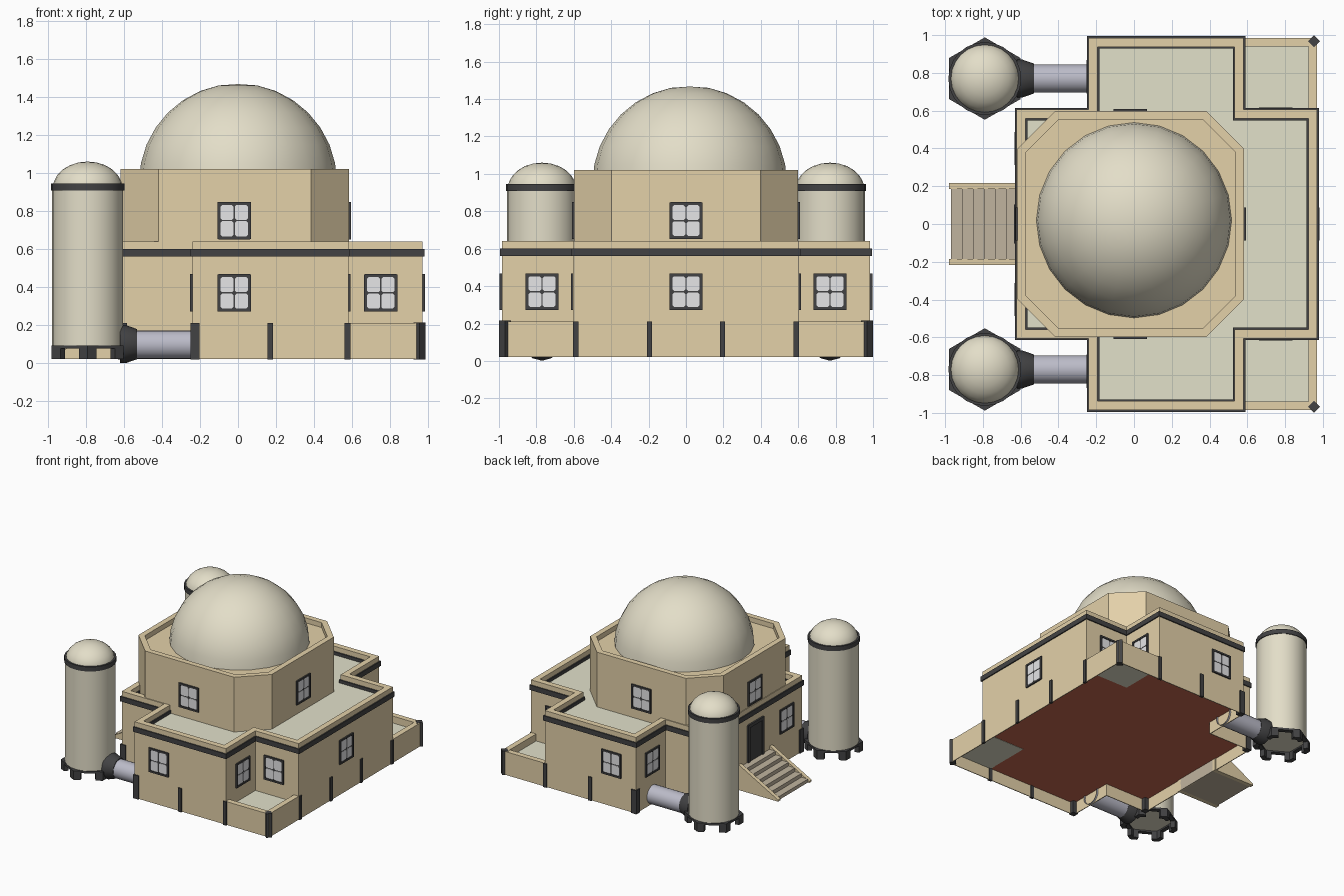
import bpy, bmesh, math
from mathutils import Matrix, Vector

if "Cube" in bpy.data.objects:
    bpy.data.objects.remove(bpy.data.objects["Cube"])


def mat(name, r, g, b):
    m = bpy.data.materials.new(name)
    m.diffuse_color = (r, g, b, 1)
    m.use_nodes = True
    m.node_tree.nodes["Principled BSDF"].inputs["Base Color"].default_value = m.diffuse_color
    return m


TAN = mat("sandstone", .77, .635, .395)
ROOF = mat("pale roof", .76, .75, .59)
DOME = mat("dome cream", .77, .73, .58)
DARK = mat("dark trim", .055, .055, .057)
GLASS = mat("window glass", .79, .79, .80)
PIPE = mat("pipe grey", .5, .5, .58)
STAIR = mat("stair stone", .53, .455, .345)
CLAY = mat("clay underside", .56, .14, .08)


def finish(name, bm, *mats, smooth=False):
    bmesh.ops.recalc_face_normals(bm, faces=bm.faces)
    me = bpy.data.meshes.new(name)
    bm.to_mesh(me)
    bm.free()
    ob = bpy.data.objects.new(name, me)
    bpy.context.collection.objects.link(ob)
    for m in mats:
        me.materials.append(m)
    if smooth:
        bpy.ops.object.select_all(action='DESELECT')
        ob.select_set(True)
        bpy.context.view_layer.objects.active = ob
        bpy.ops.object.shade_smooth_by_angle(angle=math.radians(35))
    return ob


def add_box(bm, x0, x1, y0, y1, z0, z1):
    bmesh.ops.create_cube(bm, size=1, matrix=Matrix.Translation(((x0+x1)/2, (y0+y1)/2, (z0+z1)/2))
                          @ Matrix.Diagonal((x1-x0, y1-y0, z1-z0, 1)))


def box(name, m, *b):
    bm = bmesh.new()
    add_box(bm, *b)
    return finish(name, bm, m)


def add_prism(bm, pts, vec, mi=0):
    """Extrude a closed 3D outline along vec."""
    f = bm.faces.new([bm.verts.new(p) for p in pts])
    r = bmesh.ops.extrude_face_region(bm, geom=[f], use_keep_orig=True)
    top = [v for v in r['geom'] if isinstance(v, bmesh.types.BMVert)]
    bmesh.ops.translate(bm, vec=vec, verts=top)
    for g in {g for v in list(f.verts) + top for g in v.link_faces}:
        g.material_index = mi


def offset(poly, d):
    """Mitred outward offset of a counter-clockwise outline."""
    out = []
    for i, p in enumerate(poly):
        p, a, b = Vector(p), Vector(poly[i-1]), Vector(poly[(i+1) % len(poly)])
        e, f = (p-a).normalized(), (b-p).normalized()
        n, m = Vector((e.y, -e.x)), Vector((f.y, -f.x))
        out.append(p + (n+m) * d / (1 + n.dot(m)))
    return out


def ring(name, m, poly, d_out, d_in, z0, z1):
    bm = bmesh.new()
    loops = [[bm.verts.new((p[0], p[1], z)) for p in offset(poly, d)]
             for d, z in ((d_out, z0), (d_out, z1), (d_in, z1), (d_in, z0))]
    n = len(poly)
    for k in range(4):
        A, B = loops[k], loops[(k+1) % 4]
        for i in range(n):
            bm.faces.new((A[i], A[(i+1) % n], B[(i+1) % n], B[i]))
    return finish(name, bm, m)


def lathe(name, m, prof, loc, segs=24, rot=None, phase=0):
    """Revolve (radius, height) points about z; closes at radius 0."""
    bm = bmesh.new()
    rows = []
    for r, z in prof:
        k = 1 if r < 1e-5 else segs
        rows.append([bm.verts.new((r*math.cos(phase+math.tau*i/segs), r*math.sin(phase+math.tau*i/segs), z))
                     for i in range(k)])
    for A, B in zip(rows, rows[1:]):
        for i in range(segs):
            j = (i+1) % segs
            vs = [A[i % len(A)], A[j % len(A)], B[j % len(B)], B[i % len(B)]]
            bm.faces.new(list(dict.fromkeys(vs)))
    bmesh.ops.transform(bm, matrix=Matrix.Translation(loc) @ (rot or Matrix()), verts=bm.verts)
    return finish(name, bm, m, smooth=segs > 8)


# Main lower storey: cross-shaped plan, raised clay underside, pale roof
FL = .12
plan = [(-.24, -.985), (.58, -.985), (.58, -.605), (.97, -.605), (.97, .605), (.58, .605),
        (.58, .985), (-.24, .985), (-.24, .605), (-.622, .605), (-.622, -.605), (-.24, -.605)]
bm = bmesh.new()
add_prism(bm, [(x, y, FL) for x, y in plan], (0, 0, .575-FL))
bmesh.ops.recalc_face_normals(bm, faces=bm.faces)
for f in bm.faces:
    f.material_index = 1 if f.normal.z > .5 else 2 if f.normal.z < -.5 else 0
finish("lower_storey", bm, TAN, ROOF, CLAY)
ring("dark_stripe", DARK, plan, .009, -.057, .56, .6)
ring("parapet", TAN, plan, .0, -.047, .57, .64)

# Thin skirt below the floor, running round the corner yards as well
foot = [(-.24, -.985), (.97, -.985), (.97, .985)] + plan[7:]
ring("plinth_skirt", TAN, foot, 0, -.006, .022, FL)

# Octagonal upper drum with recessed top
X0, X1, Y, C = -.617, .583, .598, .2
octo = [(X0+C, -Y), (X1-C, -Y), (X1, -Y+C), (X1, Y-C), (X1-C, Y), (X0+C, Y), (X0, Y-C), (X0, -Y+C)]
bm = bmesh.new()
add_prism(bm, [(x, y, .5) for x, y in octo], (0, 0, .48))
finish("upper_drum", bm, TAN)
ring("drum_parapet", TAN, octo, 0, -.045, .975, 1.02)

# Great dome
R = .52
lathe("great_dome", DOME, [(R*math.cos(math.pi/16*i), R*math.sin(math.pi/16*i)) for i in range(8)] + [(0, R-.003)],
      (0, .02, .95))

# Windows: dark backing, raised frame, four clipped panes
spots = [(-.02, -.985, .37, 0), (.75, -.605, .37, 0), (-.02, -.598, .75, 0), (.97, 0, .37, 90),
         (.58, -.77, .37, 90), (.583, 0, .75, 90), (-.24, -.78, .37, -90), (-.622, -.4, .37, -90),
         (-.617, 0, .75, -90)]
spots += [(x, -y, z, 180 if a == 0 else a) for x, y, z, a in spots if y]
for x, y, z, a in spots:
    bm = bmesh.new()
    add_box(bm, -.082, .082, -.004, .01, -.095, .095)
    for s in (-1, 1):
        add_box(bm, s*.081-.007, s*.081+.007, -.011, .01, -.098, .098)
        add_box(bm, -.082, .082, -.011, .01, s*.0915-.007, s*.0915+.007)
        for t in (-1, 1):
            w, h, c = .0345, .0395, .009
            corner = [(w, h-c), (w-c, h), (c-w, h), (-w, h-c), (-w, c-h), (c-w, -h), (w-c, -h), (w, c-h)]
            add_prism(bm, [(s*.0378+p, -.007, t*.043+q) for p, q in corner], (0, .005, 0), 1)
    bmesh.ops.transform(bm, matrix=Matrix.Translation((x, y, z)) @ Matrix.Rotation(math.radians(a), 4, 'Z'),
                        verts=bm.verts)
    finish("window", bm, DARK, GLASS)

# Door on the left side
bm = bmesh.new()
add_box(bm, -.627, -.6, -.085, .085, .2, .49)
for s in (-1, 1):
    add_box(bm, -.635, -.6, s*.09-.012, s*.09+.012, .2, .5)
add_box(bm, -.635, -.6, -.1, .1, .478, .505)
finish("door", bm, DARK)

# Stairs with sloped side walls
bm = bmesh.new()
n = 6
prof = [(-.61, .022)]
for i in range(n):
    z = .2 - i*.03
    prof += [(-.61 if i == 0 else -.62-.058*i, z), (-.62-.058*(i+1), z)]
prof += [(-.62-.058*n, .022)]
add_prism(bm, [(x, -.185, z) for x, z in prof], (0, .37, 0))
finish("stairs", bm, STAIR)
for s in (-1, 1):
    bm = bmesh.new()
    add_prism(bm, [(x, s*.2-.016, z) for x, z in ((-.61, .022), (-.98, .022), (-.98, .035), (-.63, .225), (-.61, .225))],
              (0, .032, 0))
    finish("stair_side", bm, TAN)

for s in (-1, 1):
    # Dark plinth posts
    for x in (.17, .575):
        box("plinth_post", DARK, x-.015, x+.015, s*.985-.01, s*.985+.01, .02, .212)
    for y in (.195, .59):
        box("plinth_post", DARK, .96, .98, s*y-.014, s*y+.014, .02, .212)
    for x, y in ((-.225, .97), (-.606, .59)):
        box("corner_post", DARK, x-.024, x+.024, s*y-.024, s*y+.024, .02, .212)

    # Corner yards: low wall, floor and angled corner post
    y0, y1 = sorted((s*.6, s*.985))
    box("yard_wall_side", TAN, .925, .97, y0, y1, FL, .212)
    y2, y3 = sorted((s*.94, s*.985))
    box("yard_wall_front", TAN, .57, .969, y2, y3, FL, .211)
    box("yard_floor", ROOF, .575, .965, *sorted((s*.6, s*.98)), FL-.002, .155)
    lathe("yard_corner_post", DARK, [(0, .02), (.032, .02), (.032, .215), (0, .215)], (.953, s*.968, 0), 4)

    # Storage tanks: flat bottom, straight shell, domed cap
    c = (-.79, s*.77, 0)
    arc = [math.pi/2*i/6 for i in range(6)]
    prof = [(0, .09), (.187, .09), (.187, .92)]
    prof += [(.183*math.cos(a), .92+.14*math.sin(a)) for a in arc] + [(0, 1.06)]
    lathe("tank", DOME, prof, c)
    lathe("tank_band", DARK, [(.165, .908), (.193, .908), (.193, .945), (.165, .945)], c)

    # Hexagonal foot ring with six V-shaped legs
    hexa = [(c[0]+.218*math.cos(math.pi/6+k*math.pi/3), c[1]+.218*math.sin(math.pi/6+k*math.pi/3)) for k in range(6)]
    ring("tank_foot_ring", DARK, hexa, 0, -.035, .078, .095)
    for k in range(6):
        bm = bmesh.new()
        add_prism(bm, [(x, y, .022) for x, y in ((.176, 0), (.158, -.034), (.1915, -.046), (.218, 0),
                                                 (.1915, .046), (.158, .034))], (0, 0, .073))
        bmesh.ops.transform(bm, matrix=Matrix.Translation(c) @ Matrix.Rotation(math.pi/6+k*math.pi/3, 4, 'Z'),
                            verts=bm.verts)
        finish("tank_leg", bm, DARK)

    # Pipe from tank to building with tapered collar
    turn = Matrix.Rotation(math.pi/2, 4, 'Y')
    lathe("pipe", PIPE, [(.075, 0), (.075, .4)], (-.62, s*.77, .098), 20, turn)
    lathe("pipe_collar", DARK, [(0, 0), (.1, 0), (.1, .03), (.079, .09), (0, .09)], (-.62, s*.77, .101), 12, turn)
